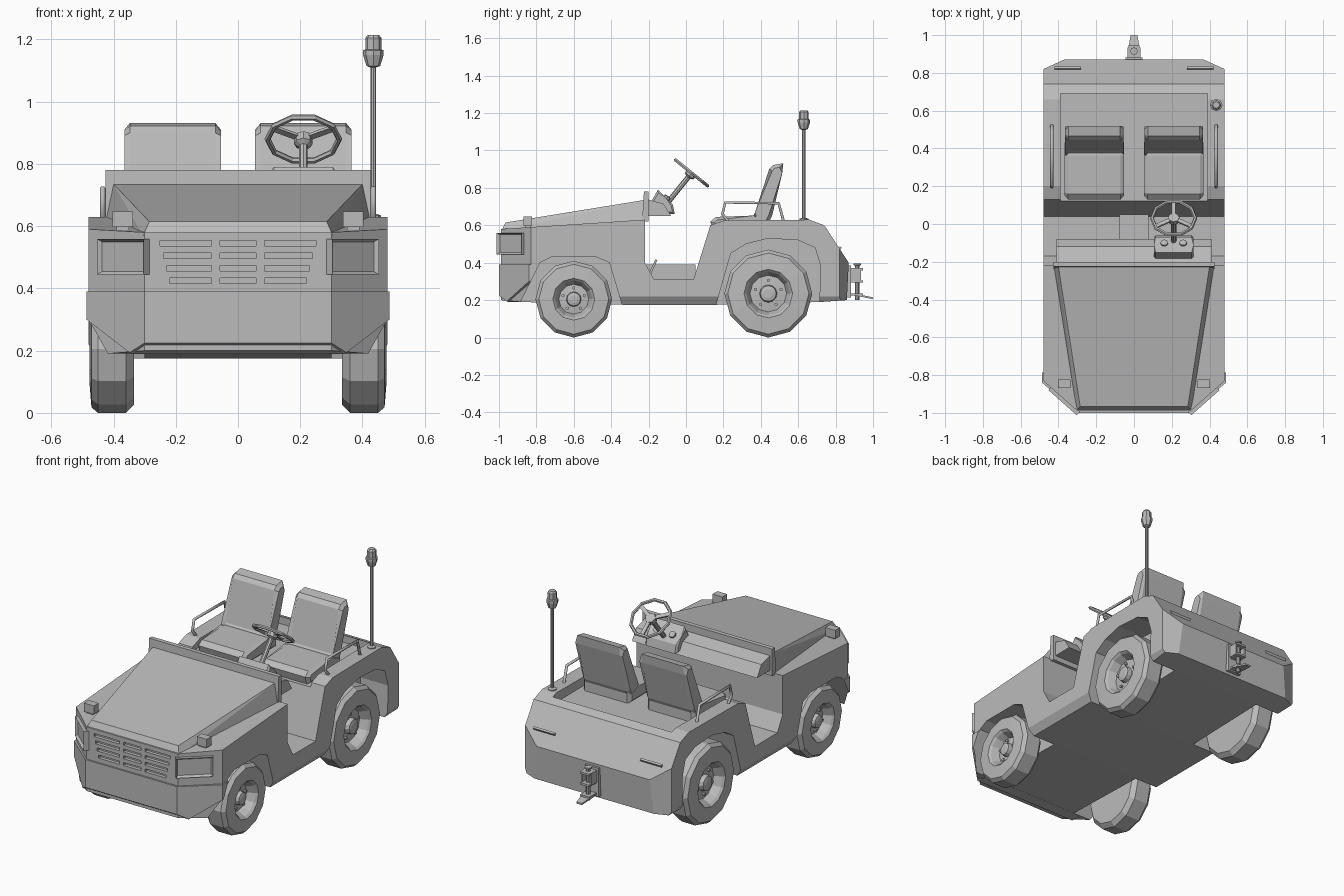
import bpy, bmesh
from math import cos, sin, pi, radians, atan2
from mathutils import Matrix, Vector

if "Cube" in bpy.data.objects:
    bpy.data.objects.remove(bpy.data.objects["Cube"])

grey = bpy.data.materials.new("plain_grey")
grey.use_nodes = True
grey.diffuse_color = (0.5, 0.5, 0.5, 1)
grey.node_tree.nodes["Principled BSDF"].inputs["Base Color"].default_value = (0.5, 0.5, 0.5, 1)


def finish(name, bm, matrix=None):
    if matrix is not None:
        bm.transform(matrix)
    bmesh.ops.recalc_face_normals(bm, faces=bm.faces)
    mesh = bpy.data.meshes.new(name)
    bm.to_mesh(mesh)
    bm.free()
    mesh.materials.append(grey)
    obj = bpy.data.objects.new(name, mesh)
    bpy.context.collection.objects.link(obj)
    return obj


def box(name, size, loc, rot=None, inset=0):
    """Box; inset sinks a panel into its local -y face."""
    bm = bmesh.new()
    bmesh.ops.create_cube(bm, size=1, matrix=Matrix.Diagonal((*size, 1)))
    if inset:
        front = min(bm.faces, key=lambda f: f.calc_center_median().y)
        bmesh.ops.inset_individual(bm, faces=[front], thickness=inset, depth=-inset)
    return finish(name, bm, Matrix.Translation(loc) @ (rot or Matrix()))


def prism(name, outline, lo, hi, axis="x", bevel=0):
    """Extrude a (y, z) outline along x, or an (x, y) outline along z."""
    bm = bmesh.new()
    place = (lambda p, t: (t, *p)) if axis == "x" else (lambda p, t: (*p, t))
    rings = [[bm.verts.new(place(p, t)) for p in outline] for t in (lo, hi)]
    for ring in rings:
        bm.faces.new(ring)
    for i in range(len(outline)):
        bm.faces.new((rings[0][i - 1], rings[0][i], rings[1][i], rings[1][i - 1]))
    if bevel:
        edges = [e for f in bm.faces if len(f.verts) == len(outline) for e in f.edges]
        bmesh.ops.bevel(bm, geom=edges, offset=bevel, segments=1, affect="EDGES")
    return finish(name, bm)


def lathe(name, profile, matrix, sides=12, closed=False):
    """Turn (radius, height) points around local z."""
    bm = bmesh.new()
    rings = [[bm.verts.new((r * cos(2 * pi * k / sides), r * sin(2 * pi * k / sides), h))
              for k in range(sides)] for r, h in profile]
    pairs = list(zip(rings, rings[1:])) + ([(rings[-1], rings[0])] if closed else [])
    for a, b in pairs:
        for k in range(sides):
            bm.faces.new((a[k - 1], a[k], b[k], b[k - 1]))
    if not closed:
        bm.faces.new(rings[0])
        bm.faces.new(rings[-1])
    return finish(name, bm, matrix)


def hull(name, points):
    bm = bmesh.new()
    for p in points:
        bm.verts.new(p)
    bmesh.ops.convex_hull(bm, input=bm.verts)
    bmesh.ops.dissolve_limit(bm, angle_limit=0.02, verts=bm.verts, edges=bm.edges)
    return finish(name, bm)


def tube(name, points, radius):
    curve = bpy.data.curves.new(name, "CURVE")
    curve.dimensions = "3D"
    curve.bevel_depth, curve.bevel_resolution, curve.use_fill_caps = radius, 1, True
    line = curve.splines.new("POLY")
    line.points.add(len(points) - 1)
    for p, co in zip(line.points, points):
        p.co = (*co, 1)
    curve.materials.append(grey)
    bpy.context.collection.objects.link(bpy.data.objects.new(name, curve))


def slice_off(obj, co, normal):
    """Cut away everything on the normal side of a plane and cap the hole."""
    bm = bmesh.new()
    bm.from_mesh(obj.data)
    bmesh.ops.bisect_plane(bm, geom=bm.verts[:] + bm.edges[:] + bm.faces[:],
                           plane_co=co, plane_no=normal, clear_outer=True)
    bmesh.ops.holes_fill(bm, edges=[e for e in bm.edges if e.is_boundary], sides=0)
    bmesh.ops.recalc_face_normals(bm, faces=bm.faces)
    bm.to_mesh(obj.data)
    bm.free()


def carve(obj, cutters):
    for c in cutters:
        c.hide_render = True
        mod = obj.modifiers.new("cut", "BOOLEAN")
        mod.operation, mod.solver, mod.object = "DIFFERENCE", "EXACT", c
    graph = bpy.context.evaluated_depsgraph_get()
    result = bpy.data.meshes.new_from_object(obj.evaluated_get(graph))
    obj.modifiers.clear()
    obj.data = result
    for c in cutters:
        bpy.data.objects.remove(c)


# Body shell: side profile with trimmed corners and sills
body = prism("body", [(-.99, .2), (-.99, .58), (-.22, .63), (-.22, .4), (-.17, .31), (.04, .31),
                      (.13, .6), (.2, .625), (.66, .63), (.74, .6), (.87, .4), (.86, .2),
                      (.72, .19), (.16, .175), (-.33, .175), (-.88, .19)], -.48, .48)
for s in (1, -1):
    slice_off(body, (s * .30, -.99, 0), (s * .16, -.18, 0))
    slice_off(body, (s * .37, .87, 0), (s * .05, .11, 0))
    slice_off(body, (s * .48, 0, .22), (s * .045, 0, -.03))

# Wheel arches, seat well and grille slots
cutters = [box("seat_well", (.78, .64, .3), (0, .37, .725))]
for s in (1, -1):
    lo, hi = sorted((s * .3, s * .6))
    cutters.append(prism("front_arch", [(-.93, .1), (-.78, .4), (-.72, .43), (-.48, .43),
                                        (-.41, .4), (-.32, .1)], lo, hi))
    cutters.append(prism("rear_arch", [(.14, .1), (.24, .45), (.32, .5), (.44, .53), (.6, .52),
                                       (.69, .48), (.72, .38), (.71, .1)], lo, hi))
for row in range(4):
    z, outer = .545 - .04 * row, .25 - .01 * row
    for x0, x1 in ((-outer, -.085), (-.058, .058), (.085, outer)):
        cutters.append(box("slot", (x1 - x0, .04, .018), ((x0 + x1) / 2, -.99, z)))
carve(body, cutters)

# Front bumper
bumper = prism("bumper", [(-.487, -.75), (-.487, -.84), (-.3, -1), (.3, -1), (.487, -.84),
                          (.487, -.75)], .19, .39, "z")
slice_off(bumper, (0, -.88, .2), (0, .2, -.1))
slice_off(bumper, (0, -1, .225), (0, -.03, -.04))
for s in (1, -1):
    slice_off(bumper, (s * .487, 0, .3), (s * .1, 0, -.13))

# Hood, cowl and dashboard
hull("hood", [(s * x, y, z) for s in (1, -1) for x, y, z in (
    (.43, -.225, .6), (.4, -.225, .735), (.285, -.965, .615), (.305, -.988, .57))])
prism("cowl", [(-.235, .62), (-.225, .78), (-.2, .78), (-.2, .62)], -.425, .425)
prism("dashboard", [(-.21, .65), (-.21, .74), (-.12, .715), (-.08, .65)], -.41, .41)
prism("instrument_pod", [(-.2, .66), (-.19, .72), (-.15, .79), (-.11, .75), (-.07, .71),
                         (-.06, .66)], .105, .315, bevel=.01)
for x in (.16, .26):
    lathe("dial", [(.02, 0), (.02, .012), (.012, .016)],
          Matrix.Translation((x, -.105, .743)) @ Matrix.Rotation(radians(-40), 4, "X"), 8)

# Cabin floor parts
box("floor_tunnel", (.155, .28, .08), (0, -.09, .35))
for x in (.15, .27):
    box("pedal", (.06, .012, .08), (x, -.175, .38), Matrix.Rotation(radians(-25), 4, "X"))

# Steering wheel and column
tilt = Matrix.Translation((.21, .03, .88)) @ Matrix.Rotation(-atan2(.145, .18), 4, "X")
lathe("steering_wheel", [(.115 + .01 * cos(k * pi / 3), .01 * sin(k * pi / 3)) for k in range(6)],
      tilt, 10, True)
lathe("steering_column", [(.014, -.26), (.014, -.03), (.03, -.02), (.03, .008)], tilt, 8)
for k in range(3):
    spoke = box("steering_spoke", (.1, .022, .01), (.06, 0, 0))
    spoke.data.transform(tilt @ Matrix.Rotation(radians(90 + 120 * k), 4, "Z"))

# Seats
for x in (-.21, .21):
    prism("seat_cushion", [(.145, .57), (.13, .62), (.16, .645), (.36, .652), (.45, .64),
                           (.45, .57)], x - .157, x + .157, bevel=.018)
    prism("seat_back", [(.34, .61), (.385, .66), (.445, .9), (.465, .922), (.52, .932),
                        (.515, .88), (.46, .65), (.44, .61)], x - .155, x + .155, bevel=.018)

# Mirrored lamps and arm rails
for s in (1, -1):
    turn = Matrix.Rotation(s * atan2(.16, .18), 4, "Z")
    box("headlight", (.2, .04, .115), (s * .365, -.931, .502), turn, .014)
    box("corner_lamp", (.065, .045, .05), (s * .37, -.845, .622))
    box("corner_lamp_foot", (.04, .03, .04), (s * .37, -.845, .59))
    tube("arm_rail", [(s * .435, y, z) for y, z in (
        (.235, .61), (.195, .66), (.21, .722), (.495, .718), (.525, .61))], .009)
    lean = Matrix.Rotation(atan2(.13, -.2) + pi, 4, "X")
    box("tail_lamp", (.14, .012, .022), (s * .35, .822, .475), lean)

# Beacon on its pole
lathe("beacon", [(.024, .61), (.024, .635), (.009, .64), (.009, 1.11), (.022, 1.115),
                 (.033, 1.15), (.033, 1.165), (.026, 1.168), (.026, 1.205), (.018, 1.215)],
      Matrix.Translation((.435, .63, 0)), 8)

# Wheels: tyre, rim and hub turned together, with bolts
for label, y, radius, rim in (("front", -.6, .205, .1), ("rear", .44, .235, .118)):
    for s in (1, -1):
        axle = Matrix.Translation((s * .405, y, radius)) @ Matrix.Rotation(s * pi / 2, 4, "Y")
        lathe(label + "_wheel", [
            (rim, -.07), (radius - .025, -.07), (radius, -.045), (radius, .045),
            (radius - .018, .066), (rim + .012, .072), (rim, .06), (rim - .02, .015),
            (rim * .4, .02), (rim * .36, .045), (rim * .2, .05)], axle)
        for k in range(5):
            a = 2 * pi * k / 5 + pi
            spot = Matrix.Translation((rim * .6 * cos(a), rim * .6 * sin(a), 0))
            lathe("wheel_bolt", [(.009, .01), (.009, .03)], axle @ spot, 6)

# Rear tow hitch
box("hitch_plate", (.09, .02, .17), (0, .872, .3))
for z in (.23, .3, .365):
    box("hitch_jaw", (.06, .075, .012), (0, .91, z))
for s in (1, -1):
    box("hitch_side", (.01, .06, .07), (s * .03, .905, .335))
lathe("hitch_pin", [(.012, .2), (.012, .385), (.02, .387), (.02, .395)],
      Matrix.Translation((0, .915, 0)), 8)
hull("hitch_tongue", [(s * w, y, z + t) for s in (1, -1) for t in (0, .01)
                      for w, y, z in ((.035, .9, .225), (.018, 1, .205))])
